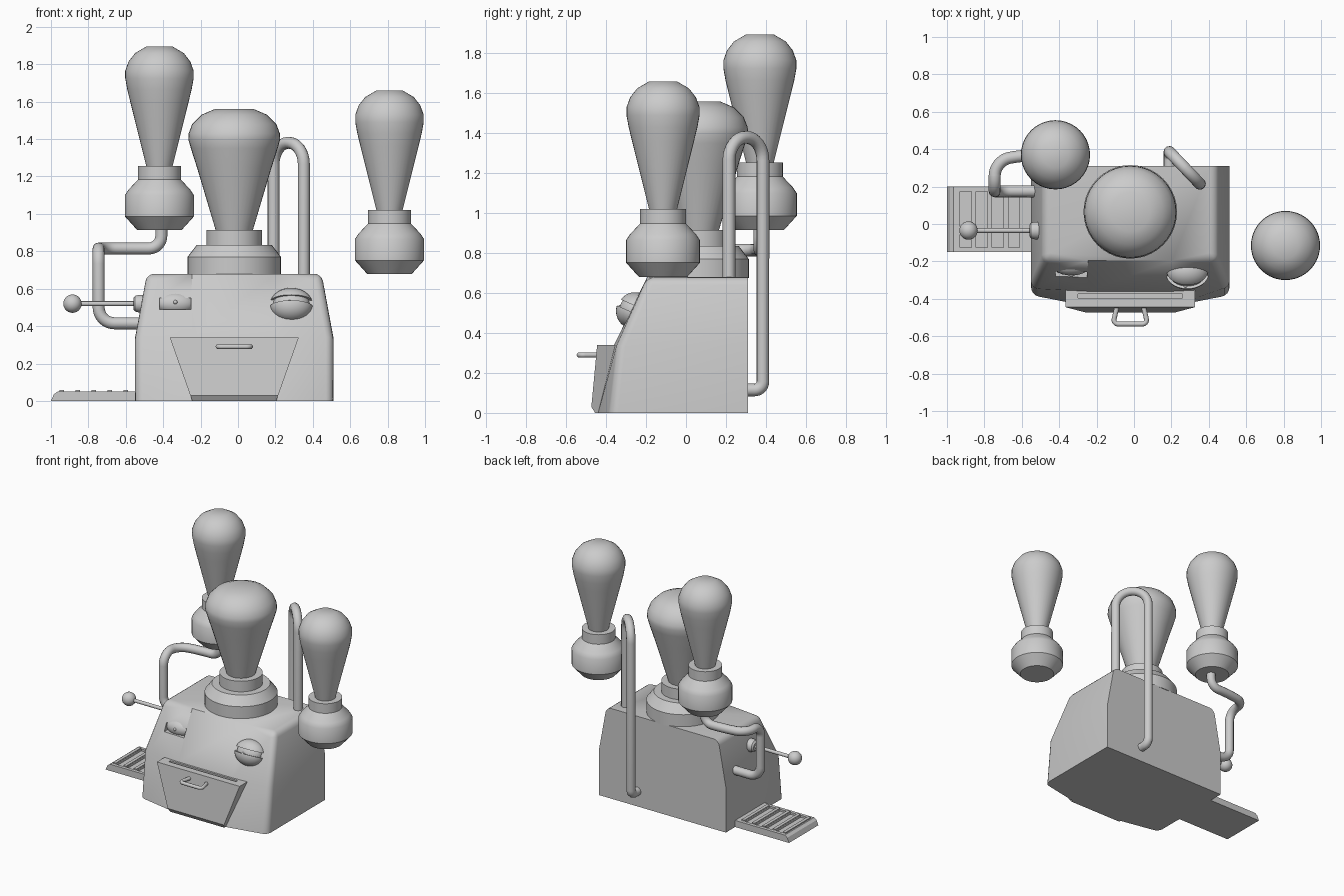
import bpy, bmesh, math
from mathutils import Vector

if "Cube" in bpy.data.objects:
    bpy.data.objects.remove(bpy.data.objects["Cube"])

mat = bpy.data.materials.new("plain_grey")
mat.diffuse_color = (0.6, 0.6, 0.6, 1)
mat.use_nodes = True
mat.node_tree.nodes["Principled BSDF"].inputs["Base Color"].default_value = mat.diffuse_color


def finish(name, bm, angle=35):
    bmesh.ops.recalc_face_normals(bm, faces=bm.faces)
    me = bpy.data.meshes.new(name)
    bm.to_mesh(me)
    bm.free()
    ob = bpy.data.objects.new(name, me)
    bpy.context.collection.objects.link(ob)
    me.materials.append(mat)
    shade(ob, angle)
    return ob


def shade(ob, angle=35):
    bpy.ops.object.select_all(action='DESELECT')
    ob.select_set(True)
    bpy.context.view_layer.objects.active = ob
    bpy.ops.object.shade_smooth_by_angle(angle=math.radians(angle))


def loft(bm, rings):
    """Skin closed rings of equal length and cap both ends."""
    vs = [[bm.verts.new(p) for p in r] for r in rings]
    n = len(vs[0])
    for a, b in zip(vs, vs[1:]):
        for i in range(n):
            bm.faces.new((a[i], a[(i + 1) % n], b[(i + 1) % n], b[i]))
    bm.faces.new(vs[0][::-1])
    bm.faces.new(vs[-1])


def lathe(name, profile, loc, axis='Z', n=40):
    """Turn (radius, height) pairs around an axis."""
    bm = bmesh.new()
    rings = []
    for r, h in profile:
        ring = []
        for i in range(n):
            a = math.tau * i / n
            u, v = r * math.cos(a), r * math.sin(a)
            p = (u, v, h) if axis == 'Z' else (h, u, v)
            ring.append(Vector(loc) + Vector(p))
        rings.append(ring)
    loft(bm, rings)
    return finish(name, bm)


def tube(name, pts, radius, bend):
    """Round pipe along a path with rounded corners."""
    pts = [Vector(p) for p in pts]
    path = [pts[0]]
    for a, b, c in zip(pts, pts[1:], pts[2:]):
        r = min(bend, (a - b).length * 0.499, (c - b).length * 0.499)
        s, e = b + (a - b).normalized() * r, b + (c - b).normalized() * r
        o = s + e - b
        for i in range(9):
            t = math.pi / 2 * i / 8
            path.append(o + (s - o) * math.cos(t) + (e - o) * math.sin(t))
    path.append(pts[-1])
    cu = bpy.data.curves.new(name, 'CURVE')
    cu.dimensions = '3D'
    cu.bevel_depth, cu.bevel_resolution, cu.use_fill_caps = radius, 4, True
    sp = cu.splines.new('POLY')
    sp.points.add(len(path) - 1)
    for q, p in zip(sp.points, path):
        q.co = (*p, 1)
    ob = bpy.data.objects.new(name, cu)
    bpy.context.collection.objects.link(ob)
    cu.materials.append(mat)
    bpy.ops.object.select_all(action='DESELECT')
    ob.select_set(True)
    bpy.context.view_layer.objects.active = ob
    bpy.ops.object.convert(target='MESH')
    shade(bpy.context.object, 50)


def box(name, lo, hi):
    bm = bmesh.new()
    loft(bm, [[(lo[0], lo[1], z), (hi[0], lo[1], z), (hi[0], hi[1], z), (lo[0], hi[1], z)]
              for z in (lo[2], hi[2])])
    return finish(name, bm)


def cut(ob, cutter):
    m = ob.modifiers.new("cut", 'BOOLEAN')
    m.operation, m.object, m.solver = 'DIFFERENCE', cutter, 'EXACT'
    bpy.ops.object.select_all(action='DESELECT')
    bpy.context.view_layer.objects.active = ob
    bpy.ops.object.modifier_apply(modifier=m.name)
    bpy.data.objects.remove(cutter)


def ellipsoid(name, loc, size, tilt=0, zmin=-1, zmax=1):
    """Unit ball sliced between zmin and zmax, scaled and tilted about x."""
    bm = bmesh.new()
    bmesh.ops.create_uvsphere(bm, u_segments=32, v_segments=20, radius=1)
    for z, up in ((zmin, False), (zmax, True)):
        if abs(z) < 1:
            geom = bm.verts[:] + bm.edges[:] + bm.faces[:]
            res = bmesh.ops.bisect_plane(bm, geom=geom, plane_co=(0, 0, z), plane_no=(0, 0, 1),
                                         clear_outer=up, clear_inner=not up)
            edges = [e for e in res["geom_cut"] if isinstance(e, bmesh.types.BMEdge)]
            bmesh.ops.contextual_create(bm, geom=edges)
    for v in bm.verts:
        x, y, z = v.co.x * size[0], v.co.y * size[1], v.co.z * size[2]
        c, s = math.cos(tilt), math.sin(tilt)
        v.co = Vector(loc) + Vector((x, y * c - z * s, y * s + z * c))
    return finish(name, bm)


# body: tapered housing with a slightly pointed front
bm = bmesh.new()
rings = []
for z, x0, x1, corner, mid in ((0, -.55, .51, -.38, -.44), (.34, -.55, .51, -.345, -.36),
                               (.68, -.487, .447, -.195, -.195)):
    rings.append([(x0, corner, z), (-.245, mid, z), (.205, mid, z), (x1, corner, z),
                  (x1, .31, z), (x0, .31, z)])
loft(bm, rings)
soft = []
for e in bm.edges:
    a, b = (v.co for v in e.verts)
    top = a.z > .67 and b.z > .67 and not (a.y > .3 and b.y > .3)
    front = abs(a.z - b.z) > .1 and a.y < .3 and abs(a.x) > .4
    if top or front:
        soft.append(e)
bmesh.ops.bevel(bm, geom=soft, offset=.04, segments=4, profile=.5, affect='EDGES')
body = finish("body", bm, 40)
cut(body, box("slot_cutter", (-.42, -.5, .49), (-.25, -.225, .55)))
shade(body, 40)

# narrow eye inside its slot
ellipsoid("narrow_eye", (-.335, -.215, .52), (.105, .06, .06))
ellipsoid("narrow_pupil", (-.335, -.273, .528), (.011, .011, .011))

# round eye with two lids
tilt = -math.radians(24)
ellipsoid("round_eye", (.285, -.262, .515), (.098, .072, .08), tilt)
ellipsoid("upper_lid", (.285, -.258, .513), (.115, .088, .092), tilt, .24, 1)
ellipsoid("lower_lid", (.285, -.262, .513), (.115, .088, .092), tilt, -1, -.12)
ellipsoid("round_pupil", (.275, -.33, .528), (.012, .012, .012))

# drawer: wedge on the front with a groove in its top
bm = bmesh.new()
loft(bm, [[(x0, y, z), (x1, y, z), (x1, b, z), (x0, b, z)]
          for z, x0, x1, y, b in ((0, -.245, .205, -.455, -.36), (.03, -.255, .215, -.474, -.35),
                                  (.34, -.365, .325, -.445, -.3))])
drawer = finish("drawer", bm, 25)
cut(drawer, box("groove_cutter", (-.3, -.395, .325), (.26, -.375, .4)))
shade(drawer, 25)
tube("drawer_handle", [(-.09, -.44, .29), (-.113, -.535, .29), (.073, -.535, .29),
                       (.05, -.44, .29)], .013, .03)

# side lamps: socket, collar and bulb
side_lamp = [(.12, 0), (.185, .072), (.185, .185), (.165, .215), (.115, .268), (.115, .34),
             (.07, .34), (.155, .68), (.172, .75), (.183, .81), (.183, .85), (.165, .9),
             (.13, .945), (.07, .98)]
lathe("left_lamp", side_lamp, (-.42, .37, .915))
lathe("right_lamp", side_lamp, (.81, -.115, .68))

# centre lamp
lathe("centre_lamp", [(.25, .675), (.25, .77), (.2, .835), (.148, .835), (.148, .915), (.1, .915),
                      (.2, 1.25), (.232, 1.35), (.246, 1.4), (.244, 1.43), (.225, 1.48),
                      (.175, 1.53), (.105, 1.56)], (-.02, .065, 0))

# pipes
tube("lamp_pipe", [(-.41, .37, .95), (-.41, .37, .815), (-.57, .37, .815), (-.745, .34, .815),
                   (-.745, .175, .815), (-.745, .175, .415), (-.52, .175, .415)], .032, .085)
tube("loop_pipe", [(.352, .215, .66), (.352, .215, 1.38), (.19, .385, 1.38),
                   (.19, .385, .115), (.19, .3, .115)], .032, .115)

# lever
lathe("lever_socket", [(.03, -.56), (.042, -.55), (.047, -.53), (.047, -.5)],
      (0, -.035, .52), 'X', 24)
lathe("lever_rod", [(.013, -.86), (.013, -.54)], (0, -.035, .52), 'X', 16)
ellipsoid("lever_ball", (-.885, -.035, .52), (.049, .049, .049))

# drip tray with cross ribs
bm = bmesh.new()
side = ((-1, 0), (-.54, 0), (-.54, .05), (-.965, .05), (-.985, .035))
loft(bm, [[(x, y, z) for x, z in side] for y in (-.15, .2)])
tray = finish("tray", bm, 25)
for i in range(4):
    x = -.9 + i * .086
    cut(tray, box("gap_cutter", (x - .03, -.125, .035), (x + .03, .175, .1)))
shade(tray, 25)
for i in range(5):
    x = -.943 + i * .086
    box("tray_rib", (x - .012, -.125, .045), (x + .012, .175, .058))
